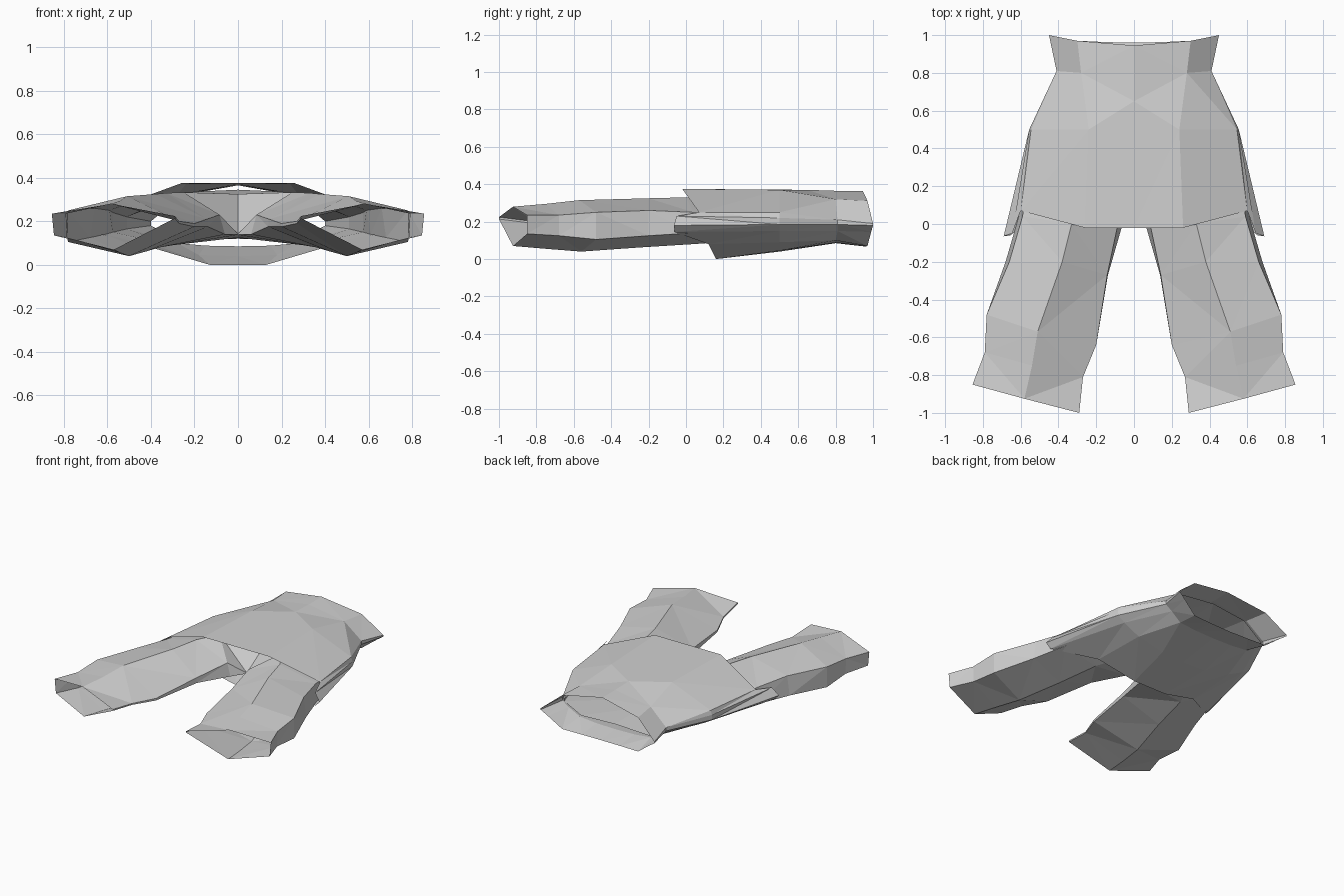
import bpy
import bmesh

cube = bpy.data.objects.get("Cube")
if cube:
    bpy.data.objects.remove(cube, do_unlink=True)

cloth = bpy.data.materials.new("light_grey_cloth")
cloth.use_nodes = True
GREY = (0.63, 0.63, 0.63, 1)
cloth.diffuse_color = GREY
cloth.node_tree.nodes["Principled BSDF"].inputs["Base Color"].default_value = GREY


def half_garment(name, rings, closed_until=0):
    """Loft rings of the left half, then mirror across x = 0.
    The first closed_until strips are closed tubes (legs)."""
    bm = bmesh.new()
    rows = [[bm.verts.new(p) for p in ring] for ring in rings]
    n = len(rows[0])
    for i, (a, b) in enumerate(zip(rows, rows[1:])):
        for j in range(n if i < closed_until else n - 1):
            k = (j + 1) % n
            bm.faces.new((a[j], a[k], b[k], b[j]))
    # Weld shared points, split into flat triangles, mirror
    bmesh.ops.remove_doubles(bm, verts=bm.verts[:], dist=0.0005)
    bmesh.ops.triangulate(bm, faces=bm.faces[:], quad_method='SHORT_EDGE')
    geom = bm.verts[:] + bm.edges[:] + bm.faces[:]
    bmesh.ops.mirror(bm, geom=geom, axis='X', merge_dist=0.0005)
    bmesh.ops.remove_doubles(bm, verts=bm.verts[:], dist=0.0005)
    bmesh.ops.recalc_face_normals(bm, faces=bm.faces[:])
    mesh = bpy.data.meshes.new(name)
    bm.to_mesh(mesh)
    bm.free()
    mesh.materials.append(cloth)
    obj = bpy.data.objects.new(name, mesh)
    bpy.context.collection.objects.link(obj)


# Overskirt: each ring runs top centre -> side -> bottom centre
half_garment("overskirt", [
    # hem
    [(0, -.02, .375), (.26, -.02, .375), (.6, .07, .25), (.645, -.05, .23),
     (.69, -.065, .18), (.655, -.06, .145), (.4, .12, .08), (.13, .16, 0),
     (0, .16, 0)],
    # hips
    [(0, .65, .37), (.24, .5, .37), (.545, .5, .25), (.555, .5, .22),
     (.555, .5, .185), (.5, .5, .15), (.38, .5, .09), (.18, .5, .045),
     (0, .5, .04)],
    # waist
    [(0, .8, .365), (.28, .8, .32), (.28, .8, .32), (.41, .81, .21),
     (.41, .81, .185), (.36, .81, .15), (.28, .8, .1), (.15, .8, .088),
     (0, .8, .085)],
    # flared waistband
    [(0, .945, .365), (.3, .97, .312), (.3, .97, .312), (.45, 1, .19),
     (.45, 1, .18), (.4, .99, .145), (.3, .97, .07), (.15, .963, .068),
     (0, .96, .067)],
])

# Trousers: each ring runs inner top -> top -> outer -> bottom -> inner bottom
half_garment("trousers", [
    # cuff
    [(.29, -1, .224), (.58, -.925, .28), (.855, -.85, .235),
     (.845, -.85, .135), (.57, -.925, .07), (.29, -1, .214)],
    # ankle
    [(.27, -.81, .2), (.54, -.75, .295), (.79, -.68, .235),
     (.785, -.68, .125), (.54, -.75, .055), (.27, -.81, .19)],
    # knee
    [(.2, -.64, .19), (.51, -.57, .315), (.78, -.48, .25),
     (.78, -.48, .105), (.5, -.56, .04), (.2, -.64, .175)],
    # thigh
    [(.142, -.27, .21), (.38, -.2, .325), (.66, -.2, .26),
     (.68, -.2, .125), (.42, -.25, .062), (.138, -.27, .175)],
    # leg top
    [(.085, 0, .23), (.33, 0, .33), (.59, .04, .25),
     (.61, .04, .14), (.36, .04, .08), (.06, 0, .14)],
    # crotch
    [(0, .1, .142), (.25, .15, .333), (.575, .18, .24),
     (.575, .18, .15), (.3, .18, .09), (0, .1, .138)],
    # hips
    [(0, .4, .325), (.22, .45, .335), (.51, .5, .22),
     (.51, .5, .165), (.28, .5, .105), (0, .5, .125)],
    # waist
    [(0, .8, .345), (.26, .8, .315), (.4, .805, .2),
     (.4, .805, .18), (.27, .8, .11), (0, .8, .12)],
], closed_until=5)
